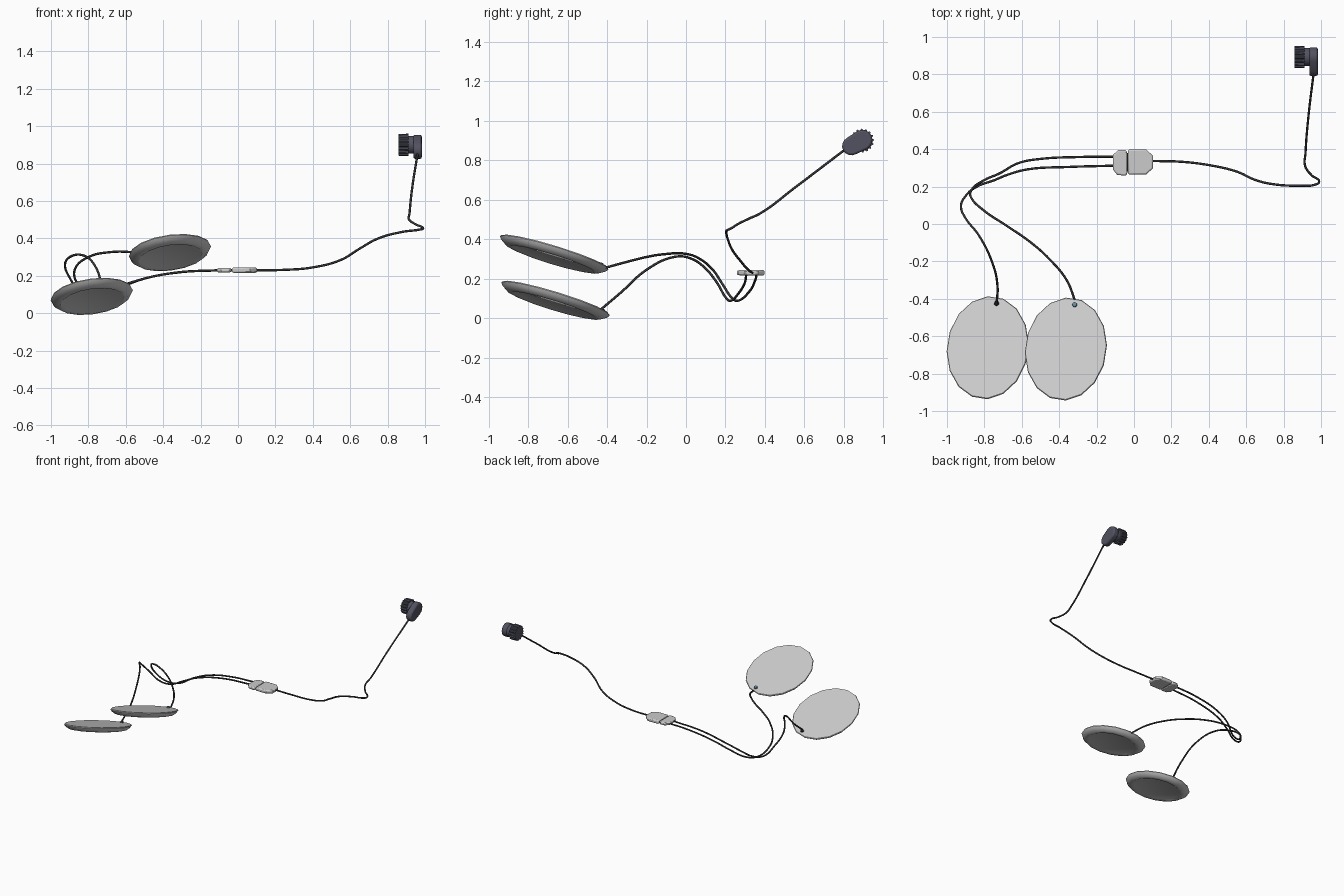
import bpy, bmesh
from math import sin, cos, pi, radians
from mathutils import Vector, Matrix

if "Cube" in bpy.data.objects:
    bpy.data.objects.remove(bpy.data.objects["Cube"])


def material(name, rgb):
    m = bpy.data.materials.new(name)
    m.diffuse_color = (*rgb, 1)
    m.use_nodes = True
    m.node_tree.nodes["Principled BSDF"].inputs["Base Color"].default_value = m.diffuse_color
    return m


DARK = material("dark_rubber", (0.035, 0.035, 0.04))
PLUG = material("plug_plastic", (0.085, 0.085, 0.12))
BLUE = material("blue_stud", (0.12, 0.25, 0.35))


def finish(name, bm, mat=None, angle=30, bevel=0, segs=2):
    bmesh.ops.recalc_face_normals(bm, faces=bm.faces)
    me = bpy.data.meshes.new(name)
    bm.to_mesh(me)
    bm.free()
    ob = bpy.data.objects.new(name, me)
    bpy.context.collection.objects.link(ob)
    if mat:
        me.materials.append(mat)
    if bevel:
        b = ob.modifiers.new("bevel", 'BEVEL')
        b.width, b.segments, b.limit_method = bevel, segs, 'ANGLE'
        b.angle_limit = radians(50)
    bpy.ops.object.select_all(action='DESELECT')
    ob.select_set(True)
    bpy.context.view_layer.objects.active = ob
    if angle:
        bpy.ops.object.shade_smooth_by_angle(angle=radians(angle))
    return ob


def loft(bm, rings):
    """Skin a stack of equal-length rings and cap both ends."""
    vs = [[bm.verts.new(p) for p in r] for r in rings]
    n = len(vs[0])
    for a, b in zip(vs, vs[1:]):
        for i in range(n):
            j = (i + 1) % n
            bm.faces.new((a[i], a[j], b[j], b[i]))
    bm.faces.new(vs[0])
    bm.faces.new(vs[-1])


def cable(name, pts, radius=0.0062):
    cu = bpy.data.curves.new(name, 'CURVE')
    cu.dimensions = '3D'
    cu.bevel_depth, cu.bevel_resolution = radius, 2
    cu.resolution_u, cu.use_fill_caps = 6, True
    sp = cu.splines.new('BEZIER')
    sp.bezier_points.add(len(pts) - 1)
    for bp, p in zip(sp.bezier_points, pts):
        bp.co = p
        bp.handle_left_type = bp.handle_right_type = 'AUTO'
    cu.materials.append(DARK)
    ob = bpy.data.objects.new(name, cu)
    bpy.context.collection.objects.link(ob)
    bpy.ops.object.select_all(action='DESELECT')
    ob.select_set(True)
    bpy.context.view_layer.objects.active = ob
    bpy.ops.object.convert(target='MESH')


# Oval pads: 16-sided tilted discs with a tapered, ridged underside
SX, SY = 0.15, -0.31
NORMAL = Vector((-SX, -SY, 1)).normalized()
PROFILE = [(0.985, 0), (1.0, 0.006), (0.96, 0.02), (0.87, 0.036),
           (0.78, 0.040), (0.72, 0.034)]


def pad(name, c, stud_mat):
    c = Vector(c)
    rot = Matrix.Rotation(radians(-9), 2)
    rings = []
    for s, d in PROFILE:
        ring = []
        for i in range(16):
            a = 2 * pi * (i + 0.5) / 16
            p = rot @ Vector((0.218 * s * cos(a), 0.277 * s * sin(a)))
            ring.append(c + Vector((p.x, p.y, SX * p.x + SY * p.y)) - NORMAL * d)
        rings.append(ring)
    bm = bmesh.new()
    loft(bm, rings)
    finish(name, bm, angle=35)
    # stud where the cable enters the pad
    pos = c + Vector((0.048, 0.235, SX * 0.048 + SY * 0.235)) + NORMAL * 0.003
    m = Matrix.Translation(pos) @ NORMAL.to_track_quat('Z', 'Y').to_matrix().to_4x4()
    bm = bmesh.new()
    bmesh.ops.create_cone(bm, cap_ends=True, segments=10, radius1=0.014,
                          radius2=0.012, depth=0.014, matrix=m)
    finish(name + "_stud", bm, stud_mat)


pad("left_pad", (-0.783, -0.66, 0.102), DARK)
pad("right_pad", (-0.365, -0.667, 0.336), BLUE)

# Cables
cable("left_pad_cable", [
    (-.735, -.43, .045), (-.73, -.33, .13), (-.76, -.2, .245), (-.83, -.06, .31),
    (-.90, .03, .30), (-.925, .09, .26), (-.90, .15, .19), (-.83, .205, .10),
    (-.75, .233, .09), (-.68, .262, .12), (-.57, .292, .165), (-.35, .305, .215),
    (-.10, .312, .23)])
cable("right_pad_cable", [
    (-.315, -.41, .255), (-.36, -.3, .285), (-.45, -.19, .312), (-.55, -.1, .325),
    (-.68, -.01, .327), (-.80, .07, .30), (-.87, .14, .24), (-.87, .18, .18),
    (-.80, .235, .10), (-.72, .27, .09), (-.62, .325, .14), (-.5, .348, .185),
    (-.3, .358, .22), (-.10, .36, .23)])
cable("plug_cable", [
    (.09, .337, .23), (.25, .333, .232), (.40, .315, .245), (.55, .28, .285),
    (.65, .235, .345), (.75, .212, .40), (.88, .205, .435), (.97, .211, .447),
    (.99, .225, .453), (.95, .26, .475), (.915, .31, .50), (.917, .38, .533),
    (.93, .55, .66), (.962, .82, .865)])


# Inline connector: two flat halves with clipped outer corners
def connector(name, outline, z0, z1):
    bm = bmesh.new()
    loft(bm, [[(x, y, z) for x, y in outline] for z in (z0, z1)])
    finish(name, bm, bevel=0.008)


connector("connector_left", [
    (-.036, .265), (-.036, .388), (-.046, .395), (-.085, .395), (-.112, .37),
    (-.112, .29), (-.09, .263), (-.046, .258)], .218, .242)
connector("connector_right", [
    (-.032, .265), (-.032, .398), (.065, .398), (.102, .365), (.102, .298),
    (.065, .265)], .216, .244)
bm = bmesh.new()
bmesh.ops.create_cube(bm, size=1, matrix=Matrix.Translation((-.034, .33, .23))
                      @ Matrix.Diagonal((.02, .1, .014, 1)))
finish("connector_joint", bm, DARK)

# Plug body: slanted capsule outline thickened along x
low, high = Vector((.838, .872)), Vector((.893, .902))
tilt = math_angle = (high - low).angle_signed(Vector((1, 0)))
outline = []
for centre, start, r in ((high, -pi / 2, .052), (low, pi / 2, .047)):
    for i in range(9):
        a = tilt + start + pi * i / 8
        outline.append((centre.x + r * cos(a), centre.y + r * sin(a)))
bm = bmesh.new()
loft(bm, [[(x, y, z) for y, z in outline] for x in (.937, .983)])
finish("plug_body", bm, PLUG, bevel=0.010)


# Plug collar and ribbed grip around the x axis
def x_ring(x, r, r2=None, teeth=16):
    pts = []
    for i in range(teeth * 4):
        a = 2 * pi * i / (teeth * 4)
        rr = r if (i % 4 < 2 or r2 is None) else r2
        pts.append((x, .893 + rr * cos(a), .900 + rr * sin(a)))
    return pts


bm = bmesh.new()
loft(bm, [x_ring(.900, .047), x_ring(.940, .047)])
finish("plug_collar", bm, PLUG)
bm = bmesh.new()
loft(bm, [x_ring(.859, .058, .051), x_ring(.912, .060, .052)])
finish("plug_grip", bm, PLUG)
